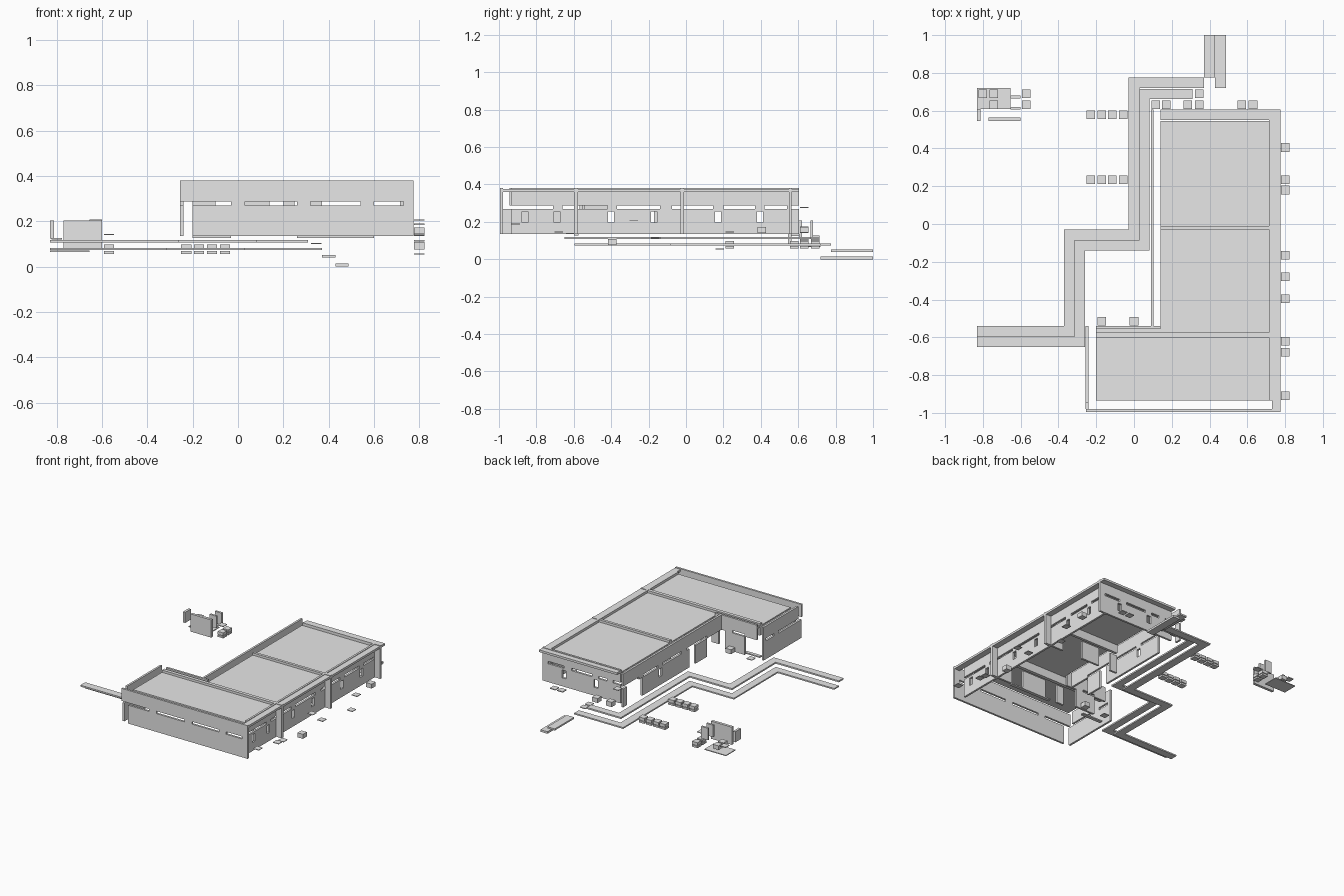
import bpy, bmesh

if "Cube" in bpy.data.objects:
    bpy.data.objects.remove(bpy.data.objects["Cube"])

grey = bpy.data.materials.new("plain grey")
grey.diffuse_color = (0.8, 0.8, 0.8, 1)
grey.use_nodes = True
grey.node_tree.nodes["Principled BSDF"].inputs["Base Color"].default_value = grey.diffuse_color


def finish(name, bm):
    bmesh.ops.recalc_face_normals(bm, faces=bm.faces)
    me = bpy.data.meshes.new(name)
    bm.to_mesh(me)
    bm.free()
    me.materials.append(grey)
    ob = bpy.data.objects.new(name, me)
    bpy.context.collection.objects.link(ob)
    return ob


def box(name, x0, x1, y0, y1, z0, z1):
    bm = bmesh.new()
    bmesh.ops.create_cube(bm, size=1)
    for v in bm.verts:
        v.co.x = x0 + (v.co.x + .5) * (x1 - x0)
        v.co.y = y0 + (v.co.y + .5) * (y1 - y0)
        v.co.z = z0 + (v.co.z + .5) * (z1 - z0)
    return finish(name, bm)


def wall(name, axis, pos, a0, a1, z0, z1, holes, thick=.015):
    """Upright sheet along an axis with rectangular holes (a0, a1, z0, z1)."""
    cuts_a = sorted({a0, a1} | {c for h in holes for c in h[:2] if a0 < c < a1})
    cuts_z = sorted({z0, z1} | {c for h in holes for c in h[2:] if z0 < c < z1})
    bm = bmesh.new()
    for p, q in zip(cuts_a, cuts_a[1:]):
        for r, s in zip(cuts_z, cuts_z[1:]):
            ca, cz = (p + q) / 2, (r + s) / 2
            if any(h[0] < ca < h[1] and h[2] < cz < h[3] for h in holes):
                continue
            ring = [(p, r), (q, r), (q, s), (p, s)]
            bm.faces.new([bm.verts.new((a, pos, z) if axis == 'x' else (pos, a, z))
                          for a, z in ring])
    bmesh.ops.remove_doubles(bm, verts=bm.verts, dist=1e-5)
    ob = finish(name, bm)
    mod = ob.modifiers.new("thickness", 'SOLIDIFY')
    mod.thickness, mod.offset = thick, 0
    return ob


def strip(name, rects, z0, z1):
    """Flat path from touching rectangles."""
    for i, (x0, x1, y0, y1) in enumerate(rects):
        box(f"{name}_{i + 1}", x0, x1, y0, y1, z0, z1)


def slots(*spans):
    return [(a, b, .27, .288) for a, b in spans]


def windows(*centres):
    return [(c - .016, c + .016, .197, .255) for c in centres]


B, T = .135, .38   # foot and top of the walls

# outer walls
wall("front_wall", 'x', -.987, -.255, .775, B, T,
     [(-.255, -.2, B, .27)] + slots((-.255, -.03), (.03, .26), (.32, .54), (.6, .73)))
side_slots = slots((-.935, -.71), (-.66, -.42), (-.37, -.14), (-.075, .145), (.2, .37), (.42, .54))
wall("right_wall", 'y', .7225, -.935, .555, B, T,
     side_slots + windows(-.86, -.69, -.4, -.17, .17, .395))
wall("back_wall", 'x', .557, .14, .775, B, T,
     slots((.14, .2), (.25, .32), (.37, .54), (.6, .73)) + windows(.34, .6))
wall("left_wall", 'y', .097, -.54, .605, B, T,
     [(.38, .56, B, .27), (-.24, -.17, B, .27), (-.54, -.37, B, .27)]
     + slots((-.37, -.14), (-.075, .145), (.2, .37), (.42, .605)) + windows(.17))
wall("wing_left_wall", 'y', -.248, -.98, -.54, B, T,
     [(-.98, -.945, .27, T)] + slots((-.945, -.71), (-.66, -.57)))
wall("wing_back_wall", 'x', -.548, -.2, .14, B, T,
     [(-.2, -.1, B, .27), (.06, .14, B, .27)] + slots((-.1, .0)))

# roof panels
R0, R1 = .352, .362
box("wing_roof", -.2, .715, -.935, -.6, R0, R1)
box("middle_roof", .14, .715, -.575, -.03, R0, R1)
box("back_roof", .14, .715, -.01, .545, R0, R1)

# eaves projecting past the inset right and back walls
box("right_eave", .73, .775, -.98, .605, .36, .376)
box("back_eave", .14, .73, .565, .605, .36, .376)
box("wing_back_ledge", -.2, .14, -.575, -.555, R0, R1)

# raised beams between the roof panels
box("wing_beam", -.2, .715, -.6, -.575, .29, T - .001)
box("middle_beam", .14, .715, -.03, -.01, .29, T - .001)

# partitions below the beams, and their fins outside the right wall
wall("wing_partition", 'x', -.588, .14, .715, B, .27, [(.2, .3, B, .27), (.5, .6, B, .27)])
wall("middle_partition", 'x', -.02, .14, .715, B, .27, [(.2, .3, B, .27), (.45, .62, B, .27)])
for i, y in enumerate((-.588, -.02)):
    box(f"side_fin_{i + 1}", .73, .775, y - .01, y + .01, B, T)

# door sills
box("left_sill", -.2, -.03, -.6, -.575, .126, .135)
box("right_sill", .26, .6, -.6, -.575, .126, .135)

# stepped walkway beside the building
strip("outer_walk", [(-.83, -.315, -.595, -.54), (-.37, -.315, -.54, -.03),
                     (-.315, .03, -.085, -.03), (-.03, .03, -.03, .775),
                     (.03, .37, .72, .775)], .073, .083)
strip("inner_walk", [(-.83, -.26, -.65, -.595), (-.315, -.26, -.595, -.085),
                     (-.26, .083, -.14, -.085), (.03, .083, -.085, .715),
                     (.083, .31, .662, .715)], .107, .118)
box("upper_step", .37, .43, .775, 1, .04, .052)
box("lower_step", .43, .488, .72, 1, 0, .015)


# small square blocks: x, y, bottom, top
def blocks(name, items, half=.0225):
    for i, (x, y, z0, z1) in enumerate(items):
        box(f"{name}_{i + 1}", x - half, x + half, y - half, y + half, z0, z1)


for row, y in (("back", .578), ("front", .235)):
    xs = (-.228, -.172, -.115, -.058)
    blocks(f"{row}_row_base", [(x, y, .057, .07) for x in xs])
    blocks(f"{row}_row_block", [(x, y, .075, .097) for x in xs])
blocks("back_block", [(.115, .632, .274, .279), (.17, .632, .14, .175), (.285, .632, .14, .172),
                      (.345, .632, .1, .105), (.345, .69, .1, .105),
                      (.57, .632, .14, .146), (.63, .632, .14, .146)])
blocks("right_block", [(.8, .405, .14, .172), (.8, .235, .143, .148), (.8, .18, .053, .058),
                       (.8, -.165, .112, .117), (.8, -.28, .204, .208), (.8, -.395, .075, .108),
                       (.8, -.62, .135, .14), (.8, -.68, .143, .148), (.8, -.91, .185, .19)])
blocks("entrance_block", [(-.17, -.515, .135, .14), (0, -.515, .137, .17)])

# detached shelter
box("shelter_floor", -.83, -.655, .61, .72, .065, .071)
box("shelter_post", -.83, -.812, .545, .61, .125, .203)
box("shelter_front_panel", -.77, -.6, .545, .565, .073, .203)
box("shelter_middle_panel", -.655, -.6, .605, .62, .12, .208)
box("shelter_back_panel", -.655, -.6, .665, .68, .12, .208)
blocks("shelter_block", [(-.8, .69, .12, .126), (-.742, .69, .09, .12), (-.742, .632, .09, .12),
                         (-.57, .69, .057, .07), (-.57, .69, .075, .097),
                         (-.57, .632, .057, .07), (-.57, .632, .075, .097),
                         (-.57, .632, .14, .145)])
